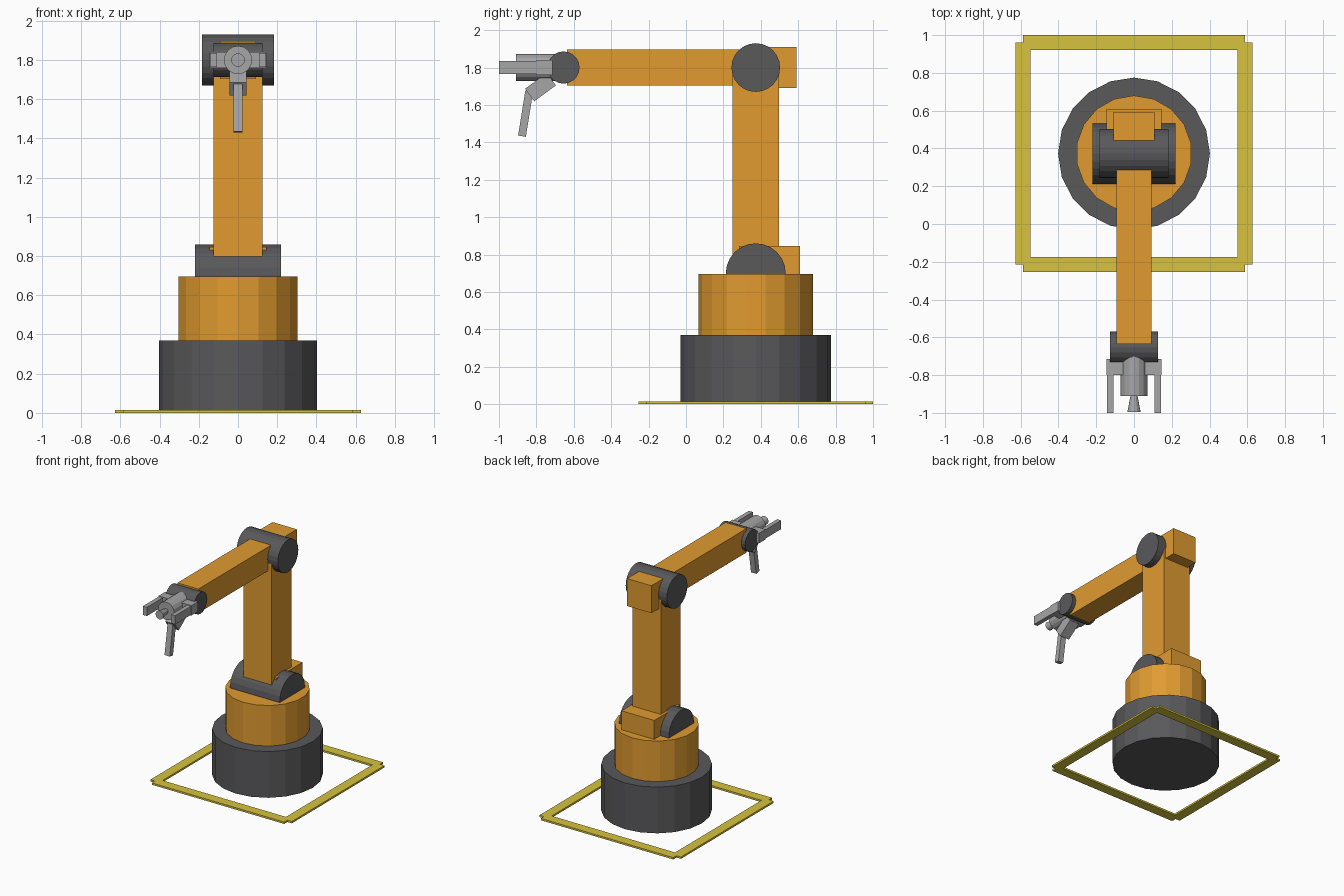
import bpy, math
from mathutils import Vector

if "Cube" in bpy.data.objects:
    bpy.data.objects.remove(bpy.data.objects["Cube"])

CY = 0.373          # y of the column axis
ELBOW_Z = 1.80      # height of the forearm axis


def material(name, rgb):
    m = bpy.data.materials.new(name)
    m.diffuse_color = (*rgb, 1)
    m.use_nodes = True
    m.node_tree.nodes["Principled BSDF"].inputs["Base Color"].default_value = m.diffuse_color
    return m


ORANGE = material("orange_paint", (0.75, 0.33, 0.03))
DARK = material("dark_grey", (0.10, 0.10, 0.105))
YELLOW = material("floor_yellow", (0.68, 0.54, 0.05))
STEEL = material("steel", (0.38, 0.38, 0.39))


def finish(name, mat):
    ob = bpy.context.object
    ob.name = ob.data.name = name
    ob.data.materials.append(mat)
    return ob


def box(name, lo, hi, mat):
    lo, hi = Vector(lo), Vector(hi)
    bpy.ops.mesh.primitive_cube_add(size=1, location=(lo + hi) / 2)
    bpy.context.object.scale = hi - lo
    return finish(name, mat)


def tilted_box(name, start, end, width, thick, mat):
    # box in the x = 0 plane running between two (y, z) points
    a, b = Vector((0, *start)), Vector((0, *end))
    d = b - a
    bpy.ops.mesh.primitive_cube_add(
        size=1, location=(a + b) / 2, rotation=(math.atan2(d.z, d.y), 0, 0))
    bpy.context.object.scale = (width, d.length, thick)
    return finish(name, mat)


def cylinder(name, loc, r, depth, sides, mat, rot=(0, 0, 0), r2=None):
    bpy.ops.mesh.primitive_cone_add(
        vertices=sides, radius1=r, radius2=r if r2 is None else r2,
        depth=depth, location=loc, rotation=rot)
    return finish(name, mat)


ALONG_X = (0, math.pi / 2, 0)
ALONG_FRONT = (math.pi / 2, 0, 0)

# Floor safety marking
for s, side in ((-1, "a"), (1, "b")):
    c = s * 0.587
    box("floor_stripe_side_" + side, (c - 0.04, CY - 0.587, 0),
        (c + 0.04, CY + 0.587, 0.015), YELLOW)
    box("floor_stripe_end_" + side, (-0.587, CY + c - 0.04, 0),
        (0.587, CY + c + 0.04, 0.015), YELLOW)

# Pedestal and turntable
cylinder("base", (0, CY, 0.185), 0.402, 0.37, 20, DARK)
cylinder("turntable", (0, CY, 0.53), 0.307, 0.33, 18, ORANGE)

# Shoulder, upper arm and elbow
cylinder("shoulder_joint", (0, CY, 0.70), 0.16, 0.44, 24, DARK, ALONG_X)
box("shoulder_motor", (-0.145, 0.283, 0.55), (0.145, 0.61, 0.847), ORANGE)
box("upper_arm", (-0.125, CY - 0.125, 0.68), (0.125, CY + 0.125, ELBOW_Z), ORANGE)
cylinder("elbow_joint", (0, CY, ELBOW_Z), 0.13, 0.365, 24, DARK, ALONG_X)
box("elbow_motor", (-0.108, 0.36, ELBOW_Z - 0.11), (0.108, 0.592, ELBOW_Z + 0.11), ORANGE)

# Forearm and wrist
box("forearm", (-0.093, -0.635, ELBOW_Z - 0.096), (0.093, CY, ELBOW_Z + 0.096), ORANGE)
cylinder("wrist_joint", (0, -0.655, ELBOW_Z), 0.086, 0.252, 20, DARK, ALONG_X)

# Tool head with flared nozzle
cylinder("tool_body", (0, -0.79, ELBOW_Z), 0.072, 0.24, 16, STEEL, ALONG_FRONT)
cylinder("tool_nozzle", (0, -0.945, ELBOW_Z), 0.016, 0.10, 12, STEEL, ALONG_FRONT, 0.035)

# Side fingers
for s, side in ((-1, "left"), (1, "right")):
    x0, x1 = sorted((s * 0.05, s * 0.146))
    box("finger_bracket_" + side, (x0, -0.80, ELBOW_Z - 0.04), (x1, -0.715, ELBOW_Z + 0.04), STEEL)
    x0, x1 = sorted((s * 0.108, s * 0.143))
    box("finger_" + side, (x0, -1.0, ELBOW_Z - 0.035), (x1, -0.76, ELBOW_Z + 0.035), STEEL)

# Lower finger, bent down
tilted_box("lower_bracket", (-0.72, 1.738), (-0.836, 1.653), 0.086, 0.083, STEEL)
tilted_box("lower_finger", (-0.838, 1.675), (-0.877, 1.433), 0.046, 0.042, STEEL)
